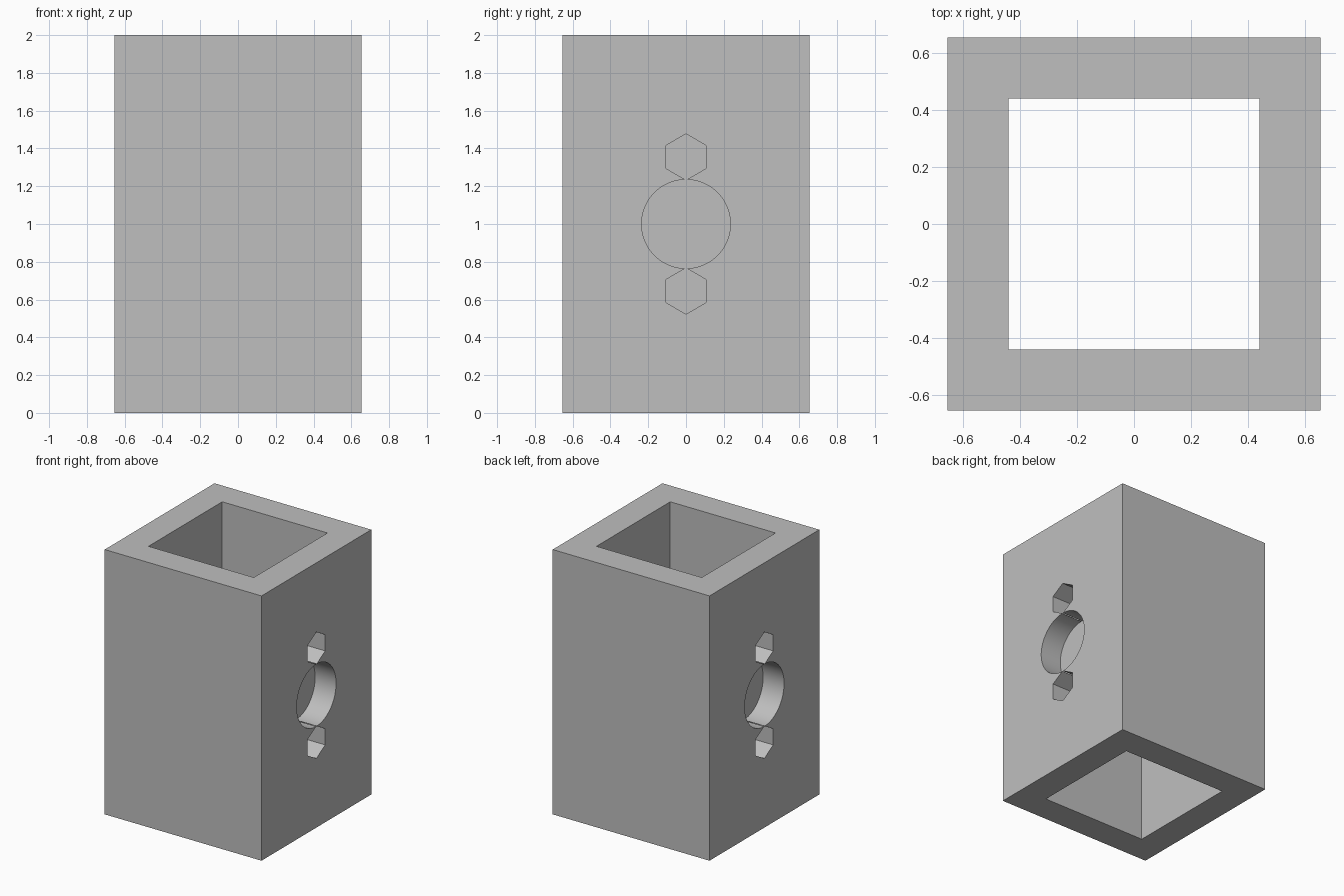
import bpy
import math

cube = bpy.data.objects.get("Cube")
if cube:
    bpy.data.objects.remove(cube, do_unlink=True)

WIDTH, HEIGHT, BORE = 1.31, 2.0, 0.88
POCKET_DEPTH = 0.175

grey = bpy.data.materials.new("plain grey")
grey.use_nodes = True
colour = (0.52, 0.52, 0.52, 1)
grey.diffuse_color = colour
grey.node_tree.nodes["Principled BSDF"].inputs["Base Color"].default_value = colour


def box(name, size, z):
    bpy.ops.mesh.primitive_cube_add(size=1, location=(0, 0, z))
    ob = bpy.context.object
    ob.name = name
    ob.scale = size
    bpy.ops.object.transform_apply(location=True, rotation=False, scale=True)
    ob.data.materials.append(grey)
    return ob


def pocket(name, side, z, radius, sides):
    """Prism lying along x that sinks POCKET_DEPTH into one side wall."""
    bpy.ops.mesh.primitive_cylinder_add(vertices=sides, radius=radius, depth=2 * POCKET_DEPTH)
    ob = bpy.context.object
    ob.name = name
    # Stand the prism's corners on the y axis, then lay it along x
    ob.rotation_euler = (0, 0, math.pi / 2)
    bpy.ops.object.transform_apply(location=False, rotation=True, scale=False)
    ob.rotation_euler = (0, math.pi / 2, 0)
    bpy.ops.object.transform_apply(location=False, rotation=True, scale=False)
    ob.location = (side * WIDTH / 2, 0, z)
    ob.data.materials.append(grey)
    return ob


def cut(target, cutter):
    mod = target.modifiers.new(cutter.name, 'BOOLEAN')
    mod.operation = 'DIFFERENCE'
    mod.solver = 'EXACT'
    mod.object = cutter
    bpy.context.view_layer.objects.active = target
    bpy.ops.object.modifier_apply(modifier=mod.name)
    bpy.data.objects.remove(cutter, do_unlink=True)


# Square tube
tube = box("square_tube", (WIDTH, WIDTH, HEIGHT), HEIGHT / 2)
cut(tube, box("bore_cutter", (BORE, BORE, HEIGHT * 1.2), HEIGHT / 2))

# Blind round pocket with a hexagonal pocket above and below, on both sides
for side in (-1, 1):
    cut(tube, pocket("round_pocket", side, HEIGHT / 2, 0.235, 96))
    for offset in (-0.355, 0.355):
        cut(tube, pocket("hex_pocket", side, HEIGHT / 2 + offset, 0.122, 6))

# Smooth the round pocket walls, keep all other edges sharp
bpy.ops.object.select_all(action='DESELECT')
tube.select_set(True)
bpy.context.view_layer.objects.active = tube
bpy.ops.object.shade_smooth_by_angle(angle=math.radians(30))
